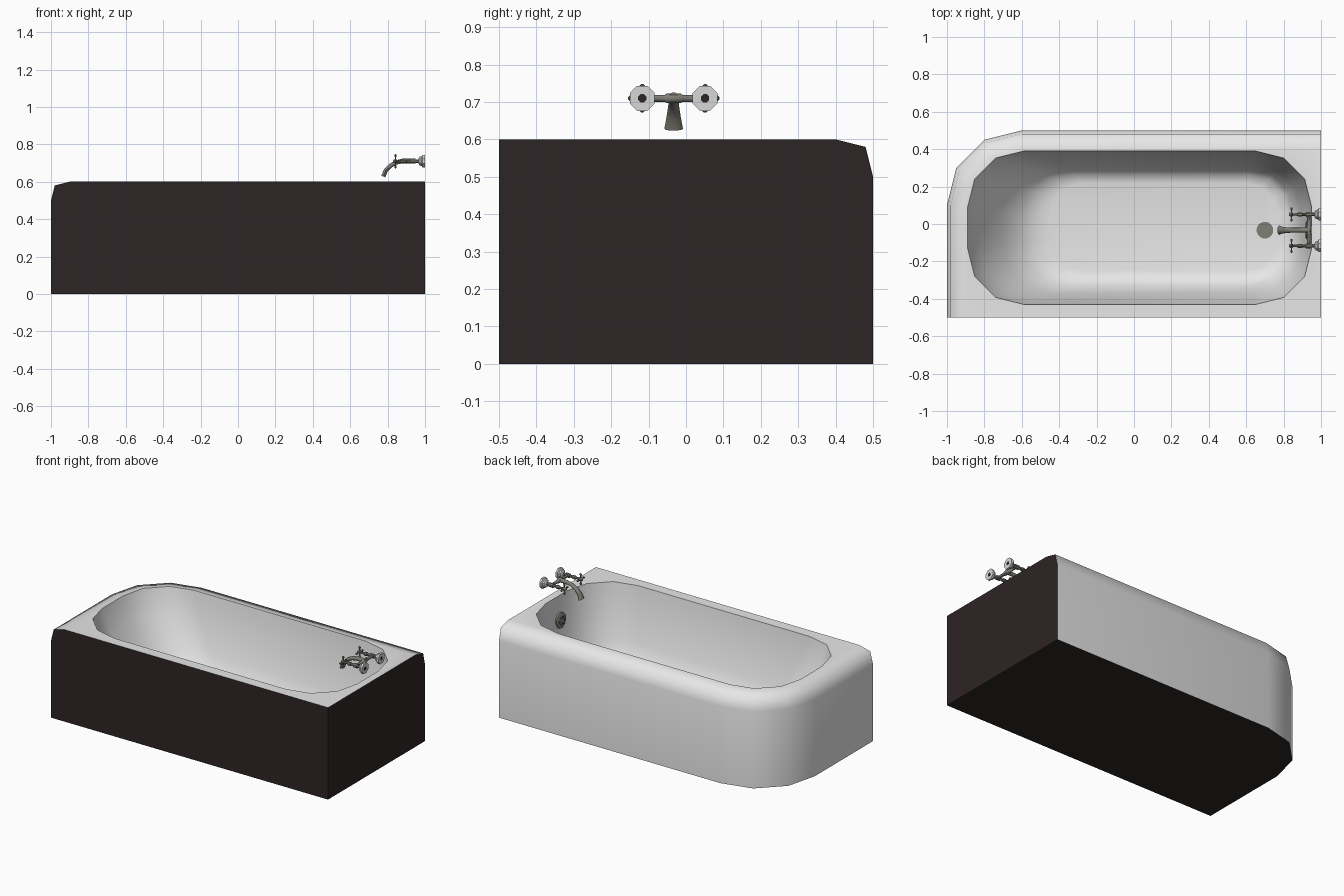
import bpy, bmesh, math
from mathutils import Vector

if "Cube" in bpy.data.objects:
    bpy.data.objects.remove(bpy.data.objects["Cube"])


def mat(name, col):
    m = bpy.data.materials.new(name)
    m.diffuse_color = (*col, 1)
    m.use_nodes = True
    m.node_tree.nodes["Principled BSDF"].inputs["Base Color"].default_value = m.diffuse_color
    return m


WHITE = mat("white enamel", (0.80, 0.80, 0.80))
DARK = mat("dark hidden side", (0.027, 0.018, 0.018))
METAL = mat("aged metal", (0.21, 0.21, 0.18))
LIGHT = mat("pale chrome", (0.68, 0.68, 0.68))


def finish(bm, name, mats, angle):
    bmesh.ops.recalc_face_normals(bm, faces=bm.faces)
    me = bpy.data.meshes.new(name)
    bm.to_mesh(me)
    bm.free()
    for m in mats:
        me.materials.append(m)
    ob = bpy.data.objects.new(name, me)
    bpy.context.collection.objects.link(ob)
    bpy.ops.object.select_all(action='DESELECT')
    ob.select_set(True)
    bpy.context.view_layer.objects.active = ob
    bpy.ops.object.shade_smooth_by_angle(angle=math.radians(angle))
    return ob


def loft(bm, rings):
    """Skin a list of equal-length point rings and cap both ends."""
    vs = [[bm.verts.new(p) for p in r] for r in rings]
    n = len(vs[0])
    for a, b in zip(vs, vs[1:]):
        for i in range(n):
            j = (i + 1) % n
            bm.faces.new((a[i], a[j], b[j], b[i]))
    bm.faces.new(vs[0])
    bm.faces.new(vs[-1])


def rect_ring(z, x0, x1, y0, y1, radii):
    """Rectangle with a four-point bevel of its own size at each corner."""
    prof = [(0, 1), (.125, .5), (.5, .125), (1, 0)]
    pts = []
    corners = [(x0, y1, 1, -1), (x1, y1, -1, -1), (x1, y0, -1, 1), (x0, y0, 1, 1)]
    for k, ((cx, cy, sx, sy), r) in enumerate(zip(corners, radii)):
        for u, v in (prof if k % 2 == 0 else prof[::-1]):
            pts.append((cx + sx * u * r, cy + sy * v * r, z))
    return pts


# Tub: outer skin with one rounded corner, rolled rim, then basin
rings = [rect_ring(z, -1 + d, 1, -.5, .5 - d, (r, 0, 0, 0))
         for z, d, r in [(0, 0, .4), (.5, 0, .4), (.58, .02, .38), (.6, .1, .31)]]
basin = [(.60, -.89, .95, -.43, .39, .30),
         (.55, -.875, .945, -.425, .385, .30),
         (.45, -.83, .93, -.41, .37, .29),
         (.25, -.70, .895, -.37, .33, .27),
         (.15, -.60, .86, -.33, .29, .24),
         (.11, -.52, .82, -.29, .26, .20),
         (.10, -.44, .76, -.25, .22, .16)]
rings += [rect_ring(z, a, b, c, d, [r] * 4) for z, a, b, c, d, r in basin]
bm = bmesh.new()
loft(bm, rings)
bmesh.ops.remove_doubles(bm, verts=bm.verts, dist=1e-4)
bmesh.ops.recalc_face_normals(bm, faces=bm.faces)
for f in bm.faces:  # wall-side and underside faces are dark
    c = f.calc_center_median()
    if c.x > .999 or c.y < -.499 or c.z < .001:
        f.material_index = 1
finish(bm, "bathtub", [WHITE, DARK], 65)


def lathe(name, base, axis, prof, mats, seg=8, angle=40):
    """Turn (distance, radius) pairs about an axis starting at base."""
    q = Vector(axis).to_track_quat('Z', 'Y')
    bm = bmesh.new()
    loft(bm, [[Vector(base) + q @ Vector((r * math.cos(t), r * math.sin(t), d))
               for t in (2 * math.pi * (i + .5) / seg for i in range(seg))]
              for d, r in prof])
    return finish(bm, name, mats, angle)


YC, ZC = -.033, .71

# Drain and overflow plate with holes
lathe("drain", (.70, YC, .098), (0, 0, 1), [(0, .045), (.007, .045)], [METAL], 16)
lathe("overflow_plate", (.937, YC, .45), (-1, 0, 0),
      [(0, .05), (.014, .05), (.02, .04)], [METAL], 14)
for i in range(6):
    t = i * math.pi / 3
    lathe("overflow_hole_%d" % i,
          (.919, YC + .024 * math.cos(t), .45 + .024 * math.sin(t)), (-1, 0, 0),
          [(0, .007), (.003, .007)], [DARK], 6)

# Taps: wall flange, pipe, valve body, cross handle
for side, s in (("left", -1), ("right", 1)):
    y = YC + s * .084
    lathe(side + "_flange", (1, y, ZC), (-1, 0, 0),
          [(0, .036), (.013, .036), (.018, .028), (.028, .026), (.036, .013)], [LIGHT])
    lathe(side + "_pipe_end", (.998, y, ZC), (1, 0, 0),
          [(0, .012), (.003, .012)], [DARK])
    lathe(side + "_pipe", (.97, y, ZC), (-1, 0, 0),
          [(0, .010), (.02, .010), (.022, .014), (.05, .014), (.052, .009),
           (.07, .008), (.072, .012), (.09, .012), (.1, .007), (.12, .007),
           (.122, .011), (.136, .011), (.142, .006)], [METAL])
    for k, ax in enumerate([(0, 1, 0), (0, -1, 0), (0, 0, 1), (0, 0, -1)]):
        lathe("%s_handle_spoke_%d" % (side, k), (.842, y, ZC), ax,
              [(0, .005), (.022, .004), (.028, .007), (.034, .007), (.038, .003)],
              [METAL], 6)

# Mixer crossbar with centre boss
lathe("crossbar", (.935, YC - .084, ZC), (0, 1, 0),
      [(0, .010), (.06, .010), (.066, .014), (.102, .014), (.108, .010), (.168, .010)],
      [METAL])

# Curved spout flaring at the mouth
path = [(.945, .712, .014, .014), (.88, .711, .013, .013), (.845, .703, .013, .012),
        (.815, .686, .015, .012), (.79, .66, .019, .012), (.777, .628, .025, .012)]
bm = bmesh.new()
out = []
for i, (x, z, w, h) in enumerate(path):
    a, b = path[max(i - 1, 0)], path[min(i + 1, len(path) - 1)]
    d = Vector((b[0] - a[0], 0, b[1] - a[1])).normalized()
    up = Vector((-d.z, 0, d.x))
    out.append([Vector((x, YC, z)) + up * h * math.sin(t) + Vector((0, w * math.cos(t), 0))
                for t in (2 * math.pi * k / 10 for k in range(10))])
loft(bm, out)
finish(bm, "spout", [METAL], 45)
